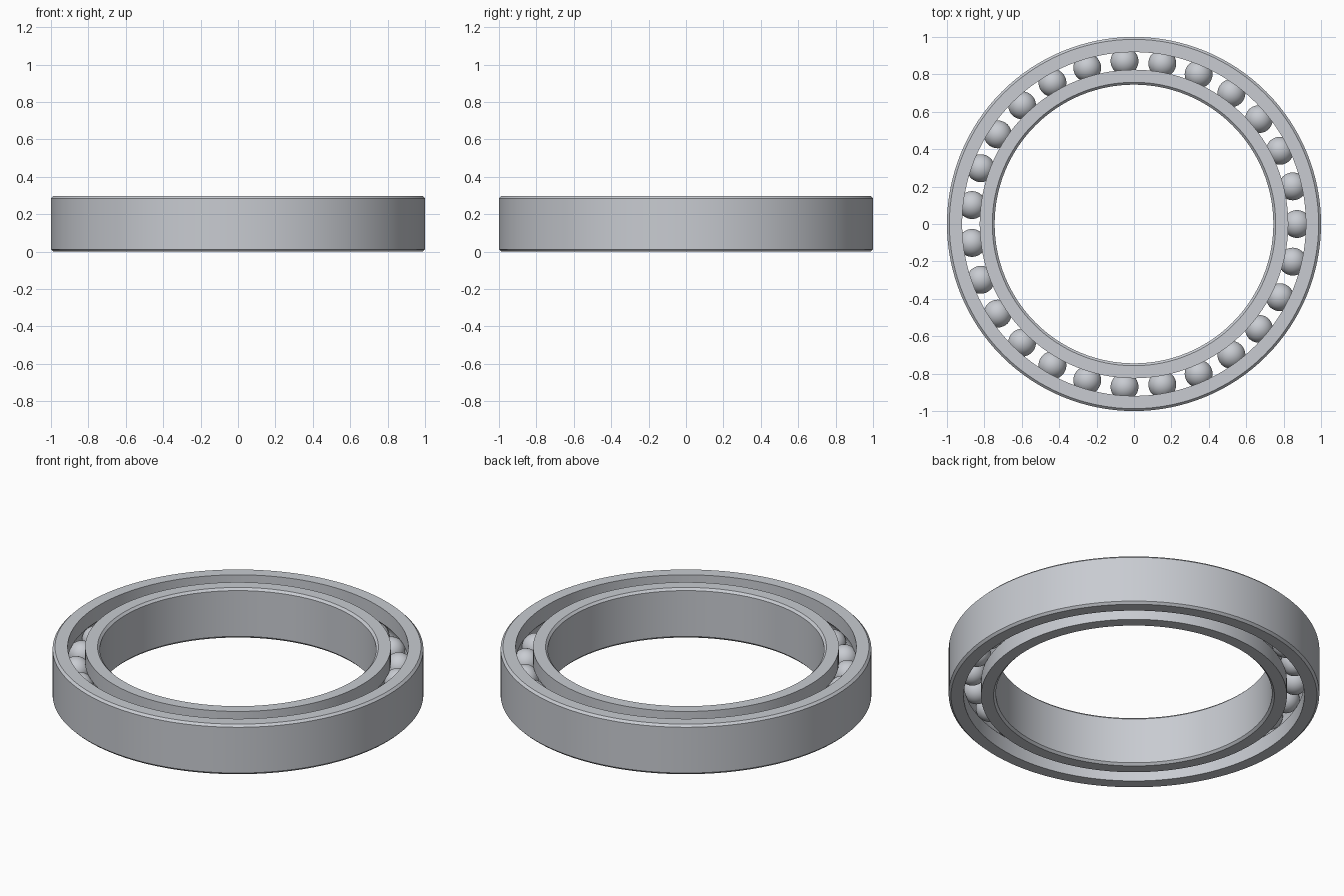
import bpy, bmesh, math
from mathutils import Matrix

cube = bpy.data.objects.get("Cube")
if cube:
    bpy.data.objects.remove(cube)

HEIGHT, BORE, OUTER = 0.298, 0.745, 1.0
PITCH, BALL, HALF_GAP = 0.872, 0.0745, 0.047
CHAMFER, BALLS, SEGMENTS = 0.0128, 27, 128
MID = HEIGHT / 2

steel = bpy.data.materials.new("steel grey")
steel.use_nodes = True
color = (0.58, 0.60, 0.64, 1)
steel.diffuse_color = color
bsdf = steel.node_tree.nodes["Principled BSDF"]
bsdf.inputs["Base Color"].default_value = color


def finish(bm, name):
    bmesh.ops.recalc_face_normals(bm, faces=bm.faces)
    mesh = bpy.data.meshes.new(name)
    bm.to_mesh(mesh)
    bm.free()
    mesh.materials.append(steel)
    obj = bpy.data.objects.new(name, mesh)
    bpy.context.collection.objects.link(obj)
    bpy.ops.object.select_all(action='DESELECT')
    obj.select_set(True)
    bpy.context.view_layer.objects.active = obj
    bpy.ops.object.shade_smooth_by_angle(angle=math.radians(25))


def race_profile(side, edge):
    """Closed section of a ring: side is +1 for the outer ring, -1 for the inner."""
    wall = PITCH + side * HALF_GAP
    lip = edge - side * CHAMFER
    groove_r = BALL + 0.001
    spread = math.acos(HALF_GAP / groove_r)
    points = [(wall, 0), (lip, 0), (edge, CHAMFER),
              (edge, HEIGHT - CHAMFER), (lip, HEIGHT), (wall, HEIGHT)]
    # ball groove, from top to bottom
    for i in range(13):
        a = spread * (1 - i / 6)
        points.append((PITCH + side * groove_r * math.cos(a), MID + groove_r * math.sin(a)))
    return points


def lathe(name, profile):
    bm = bmesh.new()
    rings = []
    for s in range(SEGMENTS):
        a = math.tau * s / SEGMENTS
        rings.append([bm.verts.new((r * math.cos(a), r * math.sin(a), z)) for r, z in profile])
    n = len(profile)
    for s in range(SEGMENTS):
        p, q = rings[s], rings[(s + 1) % SEGMENTS]
        for i in range(n):
            j = (i + 1) % n
            bm.faces.new((p[i], q[i], q[j], p[j]))
    finish(bm, name)


# Rings
lathe("outer_ring", race_profile(1, OUTER))
lathe("inner_ring", race_profile(-1, BORE))

# Balls, evenly spaced in the groove
bm = bmesh.new()
for i in range(BALLS):
    place = Matrix.Rotation(math.tau * i / BALLS, 4, 'Z') @ Matrix.Translation((PITCH, 0, MID))
    bmesh.ops.create_uvsphere(bm, u_segments=32, v_segments=20, radius=BALL, matrix=place)
finish(bm, "bearing_balls")
